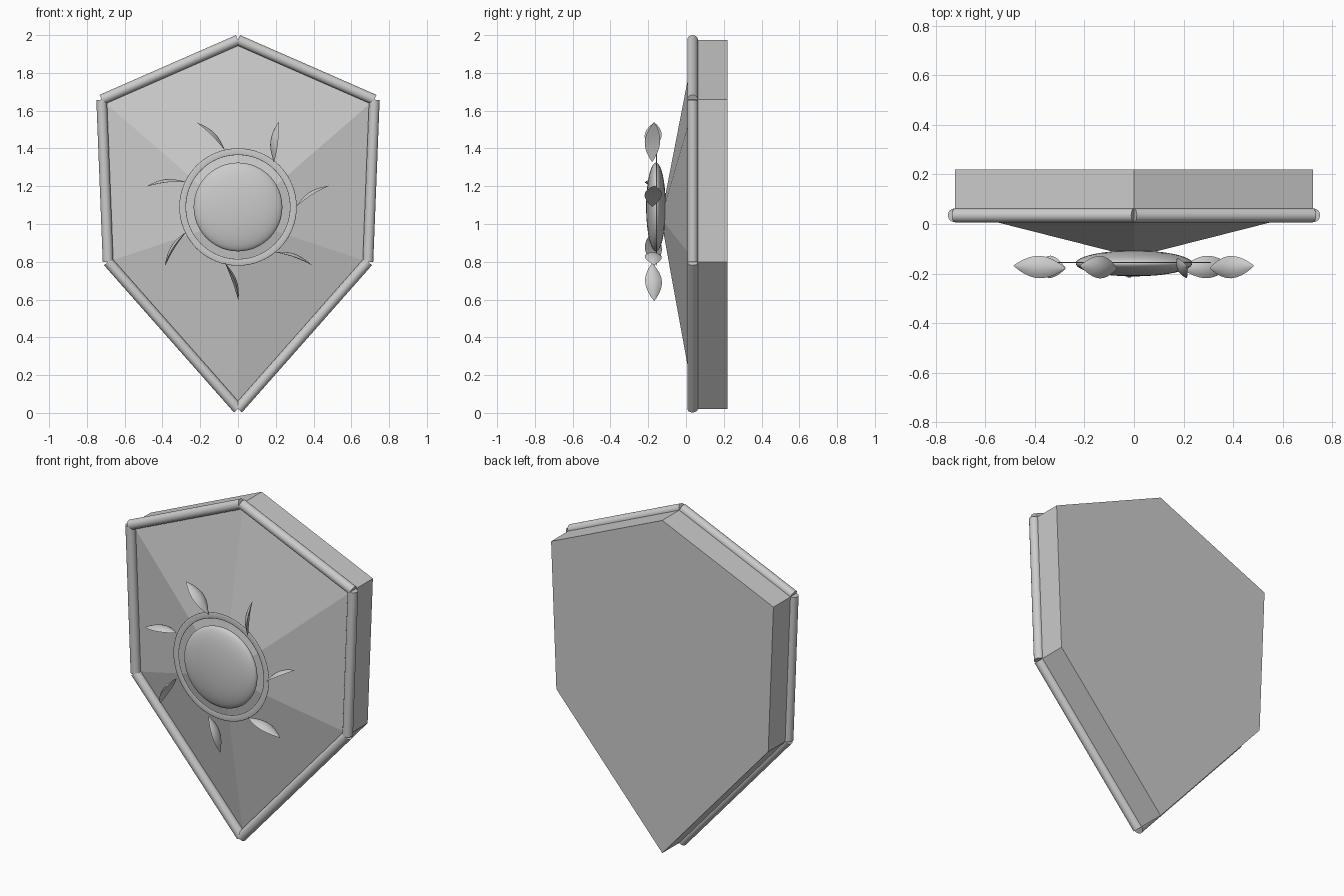
import bpy, bmesh, math
from mathutils import Vector

if "Cube" in bpy.data.objects:
    bpy.data.objects.remove(bpy.data.objects["Cube"])

# Shield outline (x, z), clockwise from the top
OUTLINE = [(0, 1.974), (0.722, 1.658), (0.688, 0.80),
           (0, 0.021), (-0.688, 0.80), (-0.722, 1.658)]
SUN_Z = 1.09
SUN_Y = -0.159


def make_object(name, bm, smooth=False):
    bmesh.ops.recalc_face_normals(bm, faces=bm.faces)
    mesh = bpy.data.meshes.new(name)
    bm.to_mesh(mesh)
    bm.free()
    ob = bpy.data.objects.new(name, mesh)
    bpy.context.collection.objects.link(ob)
    if smooth:
        smooth_active(ob)
    return ob


def smooth_active(ob):
    bpy.ops.object.select_all(action='DESELECT')
    ob.select_set(True)
    bpy.context.view_layer.objects.active = ob
    bpy.ops.object.shade_smooth_by_angle(angle=math.radians(40))


# Shield body: thick hexagon with a low faceted pyramid on the front
bm = bmesh.new()
front = [bm.verts.new((x, 0.05, z)) for x, z in OUTLINE]
back = [bm.verts.new((x, 0.22, z)) for x, z in OUTLINE]
apex = bm.verts.new((0, -0.133, 1.03))
bm.faces.new(back)
for i in range(6):
    j = (i + 1) % 6
    bm.faces.new((front[i], front[j], back[j], back[i]))
    bm.faces.new((front[i], front[j], apex))
make_object("shield_body", bm)

# Rim: one round bar along each edge of the outline
for i in range(6):
    a = Vector((OUTLINE[i][0], 0.035, OUTLINE[i][1]))
    b = Vector((OUTLINE[(i + 1) % 6][0], 0.035, OUTLINE[(i + 1) % 6][1]))
    bpy.ops.mesh.primitive_cylinder_add(vertices=24, radius=0.028,
                                        depth=(b - a).length, location=(a + b) / 2)
    bar = bpy.context.object
    bar.name = f"rim_bar_{i + 1}"
    bar.rotation_euler = (b - a).to_track_quat('Z', 'Y').to_euler()
    smooth_active(bar)

# Sun boss: flattened sphere
bpy.ops.mesh.primitive_uv_sphere_add(segments=48, ring_count=24, radius=0.235,
                                     location=(0, SUN_Y, SUN_Z),
                                     rotation=(math.pi / 2, 0, 0))
boss = bpy.context.object
boss.name = "sun_boss"
boss.scale = (1, 1, 0.052 / 0.235)
smooth_active(boss)

# Sun ring: very flat torus around the boss
bpy.ops.mesh.primitive_torus_add(major_segments=64, minor_segments=12,
                                 major_radius=0.293, minor_radius=0.018,
                                 location=(0, -0.155, SUN_Z),
                                 rotation=(math.pi / 2, 0, 0))
ring = bpy.context.object
ring.name = "sun_ring"
ring.scale = (1, 1, 0.15)
smooth_active(ring)


# Sun ray: curved leaf standing edge-on, its arch always facing upwards
def sun_ray(index, angle, steps=14, sides=7):
    def polar(r, a, y):
        return Vector((r * math.cos(a), y, SUN_Z + r * math.sin(a)))
    base = polar(0.305, angle, -0.179)
    tip = polar(0.498, angle + math.radians(13.2), -0.168)
    along = (tip - base).normalized()
    wide = along.cross(Vector((0, 0, 1))).normalized()
    up = wide.cross(along)
    bm = bmesh.new()
    start, end = bm.verts.new(base), bm.verts.new(tip)
    rows = []
    for s in range(1, steps):
        t = s / steps
        k = math.sin(math.pi * t)
        spine = base.lerp(tip, t)

        def point(u, rise):
            return bm.verts.new(spine + wide * (u * 0.045 * k ** 0.9) + up * (rise * k))
        us = [-1 + 2 * n / (sides - 1) for n in range(sides)]
        outer = [point(u, 0.010 + 0.017 * (1 - u * u)) for u in us]
        inner = [point(u, 0.010) for u in reversed(us[1:-1])]
        rows.append(outer + inner)
    n = len(rows[0])
    for i in range(n):
        j = (i + 1) % n
        bm.faces.new((start, rows[0][i], rows[0][j]))
        bm.faces.new((end, rows[-1][j], rows[-1][i]))
        for r0, r1 in zip(rows, rows[1:]):
            bm.faces.new((r0[i], r1[i], r1[j], r0[j]))
    make_object(f"sun_ray_{index}", bm, smooth=True)


for k in range(7):
    sun_ray(k + 1, 2 * math.pi * k / 7)
